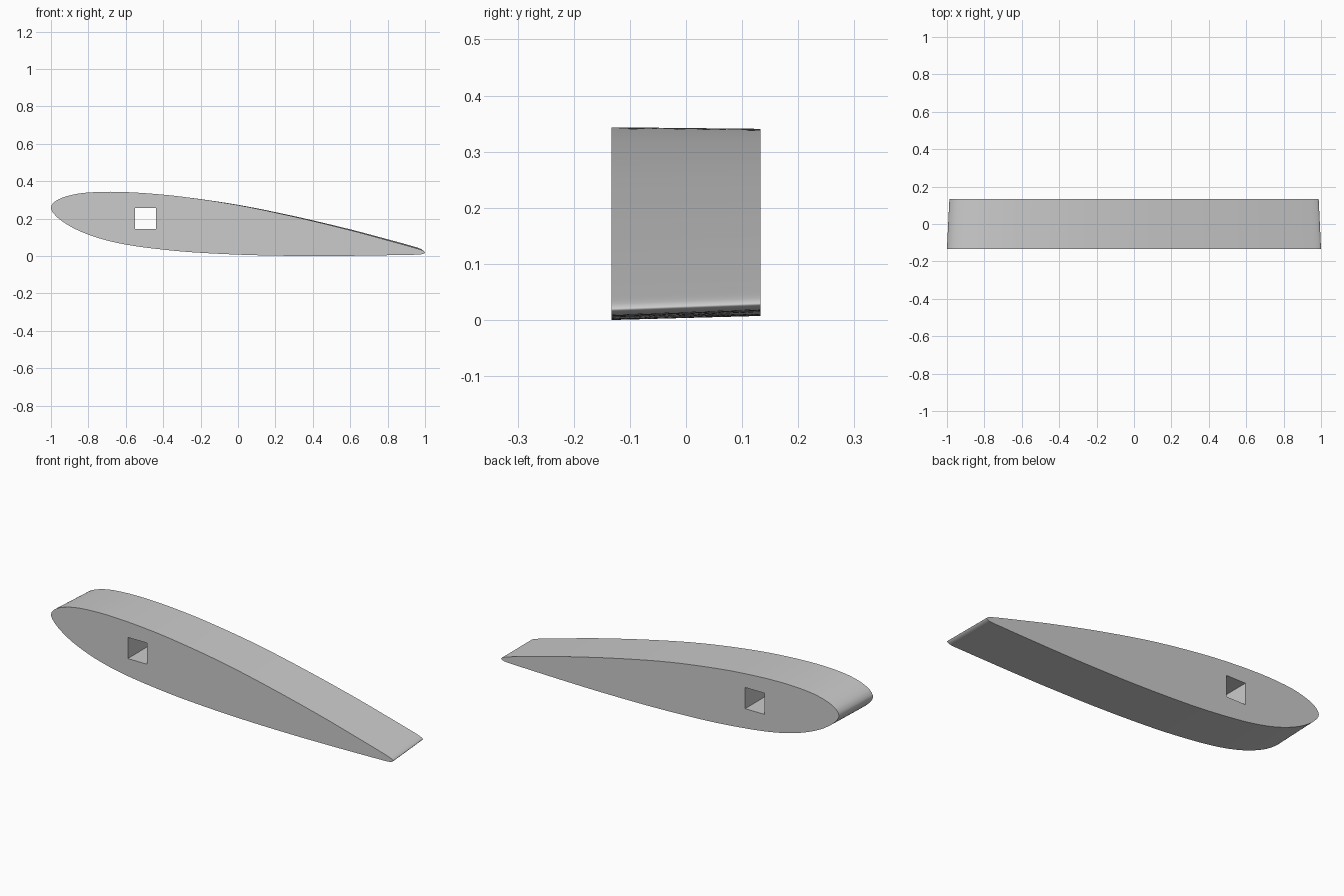
import bpy, bmesh, math
from mathutils import Vector, Matrix
from mathutils.geometry import interpolate_bezier

old = bpy.data.objects.get("Cube")
if old:
    bpy.data.objects.remove(old, do_unlink=True)

HALF_SPAN = 0.133
PIVOT = Vector((-0.495, 0.2015))   # spar centre, also the twist axis
SPAR = 0.056                       # half width of the square spar hole
TAPER, TWIST = 0.9866, 0.005

# Blade section at the root (x, z): over the top, then back underneath
SECTION = [Vector(p) for p in (
    (-1, .26), (-.98, .29), (-.93, .315), (-.85, .334), (-.75, .342), (-.65, .343),
    (-.5, .336), (-.3, .317), (0, .272), (.3, .21), (.6, .138), (.8, .084),
    (.95, .042), (.99, .028), (1, .018), (.98, .009), (.9, .006), (.8, .004),
    (.6, .001), (.4, 0), (.1, .004), (-.2, .017), (-.4, .034), (-.6, .061),
    (-.75, .097), (-.87, .144), (-.95, .193), (-.99, .233))]


def smooth_loop(pts, steps=6):
    """Closed smooth curve through the points."""
    n = len(pts)
    gap = [(pts[(i + 1) % n] - pts[i]).length for i in range(n)]
    slope = [(pts[(i + 1) % n] - pts[i - 1]) / (gap[i] + gap[i - 1]) for i in range(n)]
    out = []
    for i in range(n):
        j, h = (i + 1) % n, gap[i] / 3
        out += interpolate_bezier(pts[i], pts[i] + slope[i] * h,
                                  pts[j] - slope[j] * h, pts[j], steps + 1)[:-1]
    return [Vector((p[0], p[1])) for p in out]


def tip(p):
    """Taper and twist a root section point to the tip."""
    q = Vector((p.x * TAPER, PIVOT.y + (p.y - PIVOT.y) * TAPER))
    return PIVOT + Matrix.Rotation(TWIST, 2) @ (q - PIVOT)


def ring(bm, pts, y):
    verts = [bm.verts.new((p.x, y, p.y)) for p in pts]
    edges = [bm.edges.new((verts[i - 1], verts[i])) for i in range(len(verts))]
    return verts, edges


def loft(bm, a, b, smooth):
    for i in range(len(a)):
        face = bm.faces.new((a[i - 1], a[i], b[i], b[i - 1]))
        face.smooth = smooth


# Blade skin, spar hole walls and the two end ribs
bm = bmesh.new()
root = smooth_loop(SECTION)
square = [PIVOT + Vector((sx, sz)) * SPAR for sx, sz in ((-1, -1), (1, -1), (1, 1), (-1, 1))]
skin_f, skin_fe = ring(bm, root, -HALF_SPAN)
skin_b, skin_be = ring(bm, [tip(p) for p in root], HALF_SPAN)
hole_f, hole_fe = ring(bm, square, -HALF_SPAN)
hole_b, hole_be = ring(bm, square, HALF_SPAN)
for edges in (skin_fe + hole_fe, skin_be + hole_be):
    bmesh.ops.triangle_fill(bm, edges=edges, use_beauty=True, normal=(0, 1, 0))
loft(bm, skin_f, skin_b, True)
loft(bm, hole_f, hole_b, False)
for e in skin_fe + skin_be + hole_fe + hole_be:
    e.smooth = False
bmesh.ops.recalc_face_normals(bm, faces=bm.faces)

mesh = bpy.data.meshes.new("wing_section")
bm.to_mesh(mesh)
bm.free()
wing = bpy.data.objects.new("wing_section", mesh)
bpy.context.collection.objects.link(wing)

# Plain grey finish
grey = bpy.data.materials.new("light_grey")
grey.use_nodes = True
grey.diffuse_color = (0.6, 0.6, 0.6, 1)
grey.node_tree.nodes["Principled BSDF"].inputs["Base Color"].default_value = (0.6, 0.6, 0.6, 1)
mesh.materials.append(grey)
